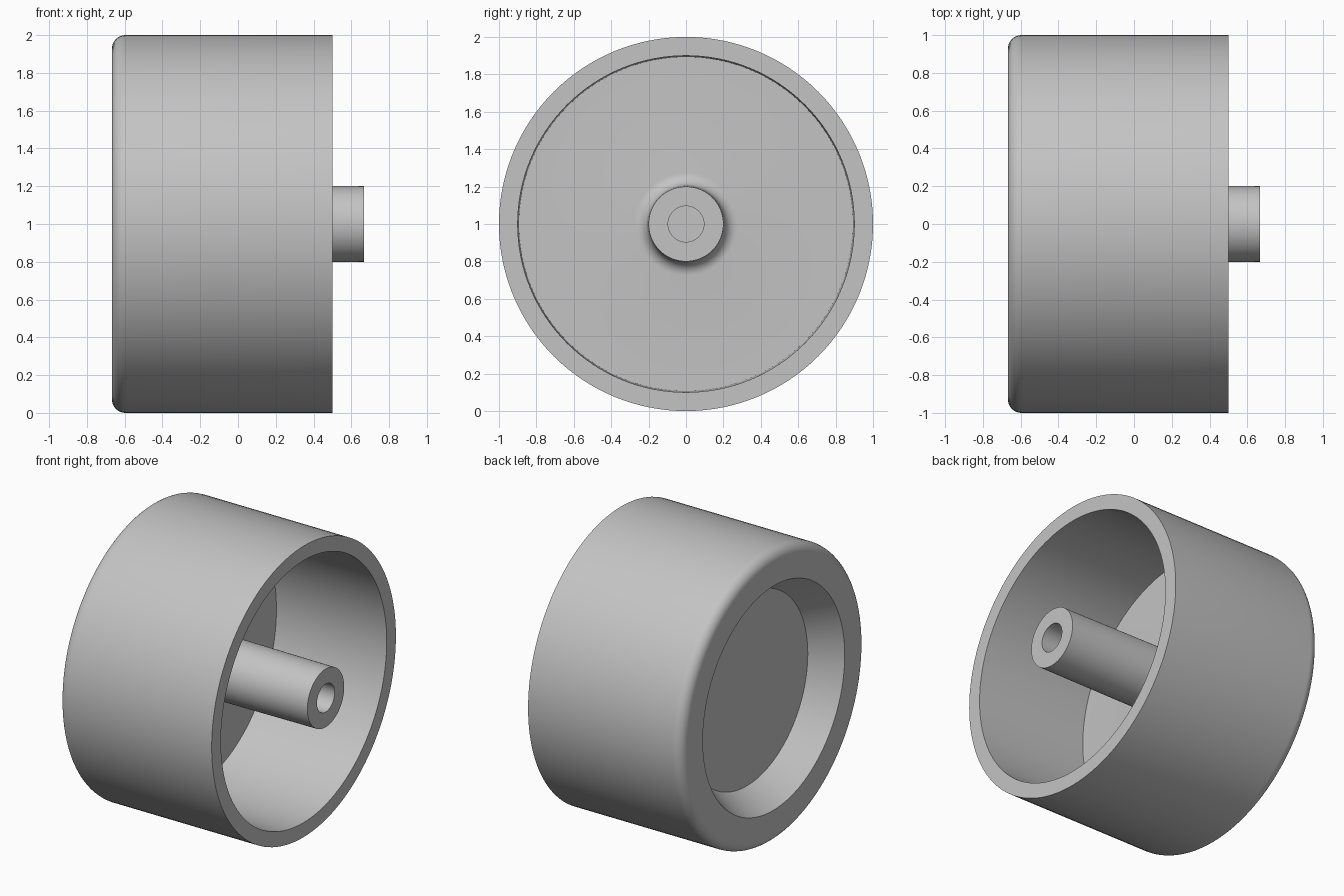
import bpy
import bmesh
from math import cos, sin, radians
from mathutils import Matrix

cube = bpy.data.objects.get("Cube")
if cube:
    bpy.data.objects.remove(cube)

SEGMENTS = 128
BACK, RIM, TIP = -0.667, 0.5, 0.667


def arc(x, r, radius, start, end, steps=8):
    """Points of a fillet centred at (x, r) in the profile plane."""
    angles = [radians(start + (end - start) * i / steps) for i in range(steps + 1)]
    return [(x + radius * cos(a), r + radius * sin(a)) for a in angles]


def lathe(name, profile, material):
    """Revolve an (x, radius) profile about the horizontal axis at z = 1."""
    bm = bmesh.new()
    verts = [bm.verts.new((x, 0, r)) for x, r in profile]
    edges = [bm.edges.new(pair) for pair in zip(verts, verts[1:])]
    bmesh.ops.spin(bm, geom=verts + edges, cent=(0, 0, 0), axis=(1, 0, 0),
                   angle=radians(360), steps=SEGMENTS)
    bmesh.ops.remove_doubles(bm, verts=bm.verts, dist=0.0001)
    bmesh.ops.recalc_face_normals(bm, faces=bm.faces)
    bmesh.ops.transform(bm, matrix=Matrix.Translation((0, 0, 1)), verts=bm.verts)
    mesh = bpy.data.meshes.new(name)
    bm.to_mesh(mesh)
    bm.free()
    mesh.materials.append(material)
    obj = bpy.data.objects.new(name, mesh)
    bpy.context.collection.objects.link(obj)
    bpy.ops.object.select_all(action='DESELECT')
    obj.select_set(True)
    bpy.context.view_layer.objects.active = obj
    bpy.ops.object.shade_smooth_by_angle(angle=radians(25))
    return obj


grey = bpy.data.materials.new("grey_plastic")
grey.use_nodes = True
colour = (0.55, 0.55, 0.55, 1)
grey.diffuse_color = colour
grey.node_tree.nodes["Principled BSDF"].inputs["Base Color"].default_value = colour

# Tapered dish in the closed end
profile = [(-0.467, 0), (-0.467, 0.655), (BACK, 0.77)]
# Rounded outer edge and outer wall
profile += arc(BACK + 0.07, 0.93, 0.07, 180, 90)
profile += [(RIM, 1)]
# Open rim, inner wall with slight draft, and inner floor
profile += [(RIM, 0.9), (-0.333, 0.893)]
# Filleted root of the central post
profile += arc(-0.333 + 0.07, 0.275, 0.07, 180, 270)
# Post tip and blind shaft hole
profile += [(TIP, 0.2), (TIP, 0.096), (0, 0.096), (0, 0)]

lathe("knob_body", profile, grey)
